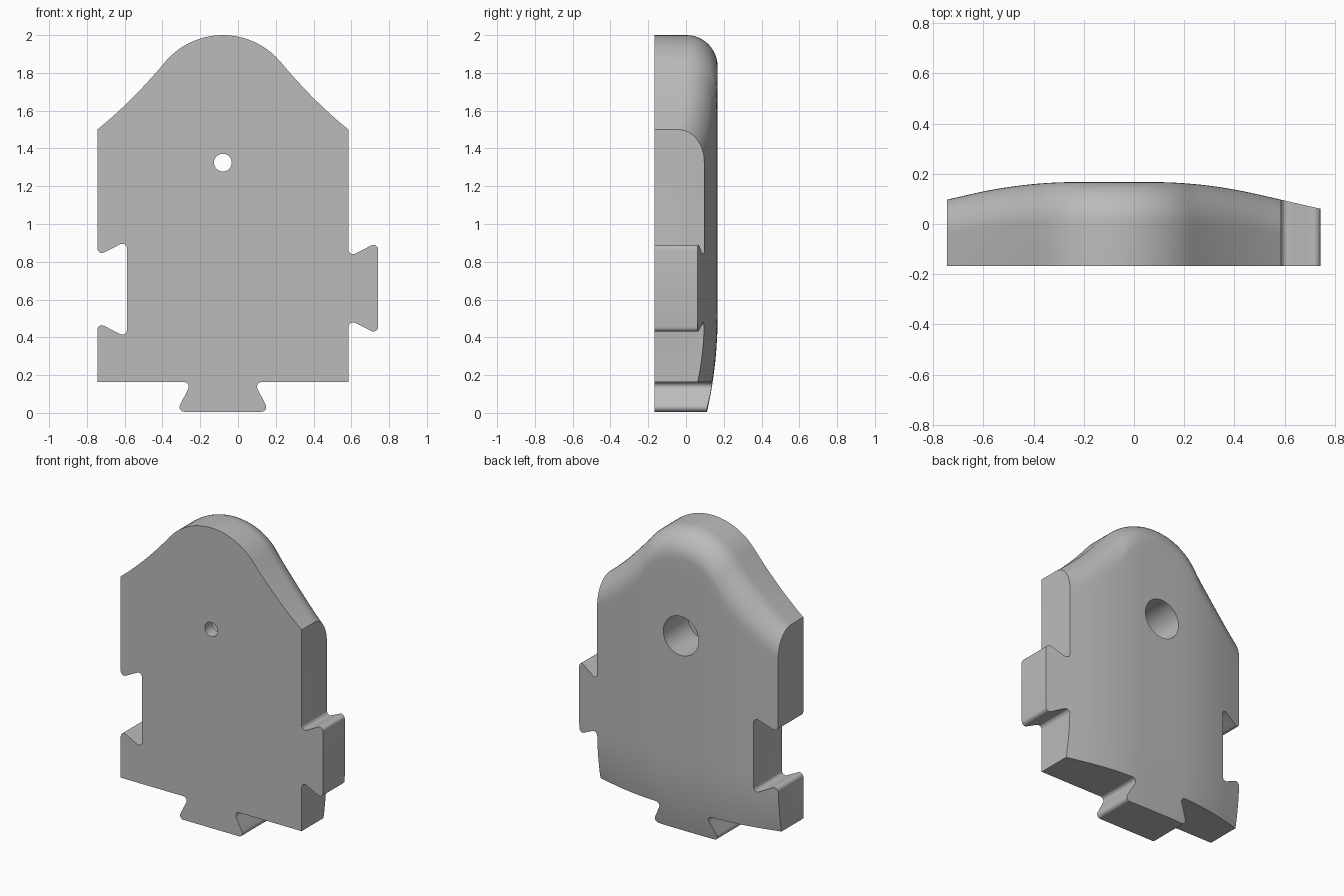
import bpy, bmesh
from math import sqrt, cos, sin, pi, atan
from mathutils import Vector

if "Cube" in bpy.data.objects:
    bpy.data.objects.remove(bpy.data.objects["Cube"])

CX = -0.08            # symmetry axis of the plate
HALF = 0.665          # half width of the plate
FRONT, BACK = -0.167, 0.167
BASE = 0.163          # lower edge of the plate, above the bottom tab
TAB = 0.157           # how far tabs stick out


def arch(d):
    """Height and slope of the top edge at distance d from the axis."""
    r, start, s0, bend = 0.40, 0.306, 1.19, 1.09
    if d < start:
        root = sqrt(r * r - d * d)
        return 2 - r + root, d / root
    u = d - start
    return 1.857 - s0 * u + bend * u * u / 2, s0 - bend * u


def back_surface(d, z):
    """Gently domed back, falling away to the sides and the bottom."""
    u = max(0, d - 0.15)
    side = 0.274 * u * u if u < 0.42 else 0.0483 + 0.23 * (u - 0.42)
    low = max(0, 0.5 - z) / 0.5
    return BACK - side - 0.057 * low * low * (1 + 0.35 * (d / HALF) ** 2)


def make_object(name, bm):
    bmesh.ops.recalc_face_normals(bm, faces=bm.faces)
    mesh = bpy.data.meshes.new(name)
    bm.to_mesh(mesh)
    bm.free()
    obj = bpy.data.objects.new(name, mesh)
    bpy.context.collection.objects.link(obj)
    return obj


def domed_block():
    """Stack of side profiles swept across the width, with a rounded top back edge."""
    bm = bmesh.new()
    loops, cols, rows, arc = [], 72, 24, 12
    for i in range(cols + 1):
        x = -0.84 + 1.68 * i / cols
        d = abs(x)
        top, slope = arch(d)
        r = 0.165 - 0.03 * min(1, d / HALF) ** 2
        drop = r / cos(atan(slope))
        pts = [(FRONT, top)]
        for k in range(arc + 1):
            a = pi / 2 * k / arc
            z = top - drop * (1 - cos(a))
            pts.append((back_surface(d, z) - r * (1 - sin(a)), z))
        z0 = top - drop
        for k in range(1, rows + 1):
            z = z0 + (-0.05 - z0) * k / rows
            pts.append((back_surface(d, z), z))
        pts.append((FRONT, -0.05))
        loops.append([bm.verts.new((CX + x, y, z)) for y, z in pts])
    n = len(loops[0])
    for a, b in zip(loops, loops[1:]):
        for k in range(n):
            m = (k + 1) % n
            bm.faces.new((a[k], a[m], b[m], b[k]))
    bm.faces.new(loops[0])
    bm.faces.new(loops[-1])
    return make_object("wall_plate", bm)


def rounded(points, cut=0.04, steps=6):
    """Replace each flagged corner by a circular arc."""
    out = []
    for i, (p, rnd) in enumerate(points):
        p = Vector(p)
        if not rnd:
            out.append(p)
            continue
        before = (Vector(points[i - 1][0]) - p).normalized()
        after = (Vector(points[(i + 1) % len(points)][0]) - p).normalized()
        a, b = p + before * cut, p + after * cut
        w = sin(before.angle(after) / 2)
        for k in range(steps + 1):
            t = k / steps
            c = 2 * w * t * (1 - t)
            out.append((a * (1 - t) ** 2 + p * c + b * t * t) / ((1 - t) ** 2 + c + t * t))
    return out


def dovetail(origin, along, outward, gap=0):
    """Four rounded corners of a dovetail, travelling in the direction along."""
    o, a, n = Vector(origin), Vector(along), Vector(outward)
    shape = [(-0.165, 0), (-0.245, TAB), (0.245, TAB), (0.165, 0)]
    return [(o + a * (s + (gap if s > 0 else -gap)) + n * h, True) for s, h in shape]


def outline_prism():
    left, right = CX - HALF, CX + HALF
    pts = [((left, BASE), False)]
    pts += dovetail((CX, BASE), (1, 0), (0, -1))
    pts += [((right, BASE), False)]
    pts += dovetail((right, 0.66), (0, 1), (1, 0))
    pts += [((right, 2.2), False), ((left, 2.2), False)]
    pts += dovetail((left, 0.655), (0, -1), (1, 0), 0.011)
    bm = bmesh.new()
    face = bm.faces.new([bm.verts.new((p[0], -0.3, p[1])) for p in rounded(pts)])
    new = bmesh.ops.extrude_face_region(bm, geom=[face])["geom"]
    bmesh.ops.translate(bm, vec=(0, 0.6, 0), verts=[v for v in new if isinstance(v, bmesh.types.BMVert)])
    return make_object("outline_cutter", bm)


def drill(name, radius, y0, y1):
    bpy.ops.mesh.primitive_cylinder_add(vertices=48, radius=radius, depth=y1 - y0,
                                        location=(CX, (y0 + y1) / 2, 1.325), rotation=(pi / 2, 0, 0))
    obj = bpy.context.object
    obj.name = name
    return obj


def cut(target, cutter, operation):
    cutter.hide_render = True
    mod = target.modifiers.new(cutter.name, "BOOLEAN")
    mod.operation, mod.solver, mod.object = operation, "EXACT", cutter
    bpy.ops.object.select_all(action="DESELECT")
    bpy.context.view_layer.objects.active = target
    target.select_set(True)
    bpy.ops.object.modifier_apply(modifier=mod.name)
    bpy.data.objects.remove(cutter)


# Plate with its interlocking outline, then the stepped hanging hole
plate = domed_block()
cut(plate, outline_prism(), "INTERSECT")
cut(plate, drill("pin_hole", 0.047, -0.4, 0.4), "DIFFERENCE")
cut(plate, drill("back_recess", 0.13, -0.09, 0.4), "DIFFERENCE")

# Single grey finish
grey = bpy.data.materials.new("plain grey")
grey.use_nodes = True
colour = (0.5, 0.5, 0.5, 1)
grey.diffuse_color = colour
grey.node_tree.nodes["Principled BSDF"].inputs["Base Color"].default_value = colour
plate.data.materials.clear()
plate.data.materials.append(grey)
bpy.ops.object.select_all(action="DESELECT")
plate.select_set(True)
bpy.context.view_layer.objects.active = plate
bpy.ops.object.shade_smooth_by_angle(angle=pi / 6)
